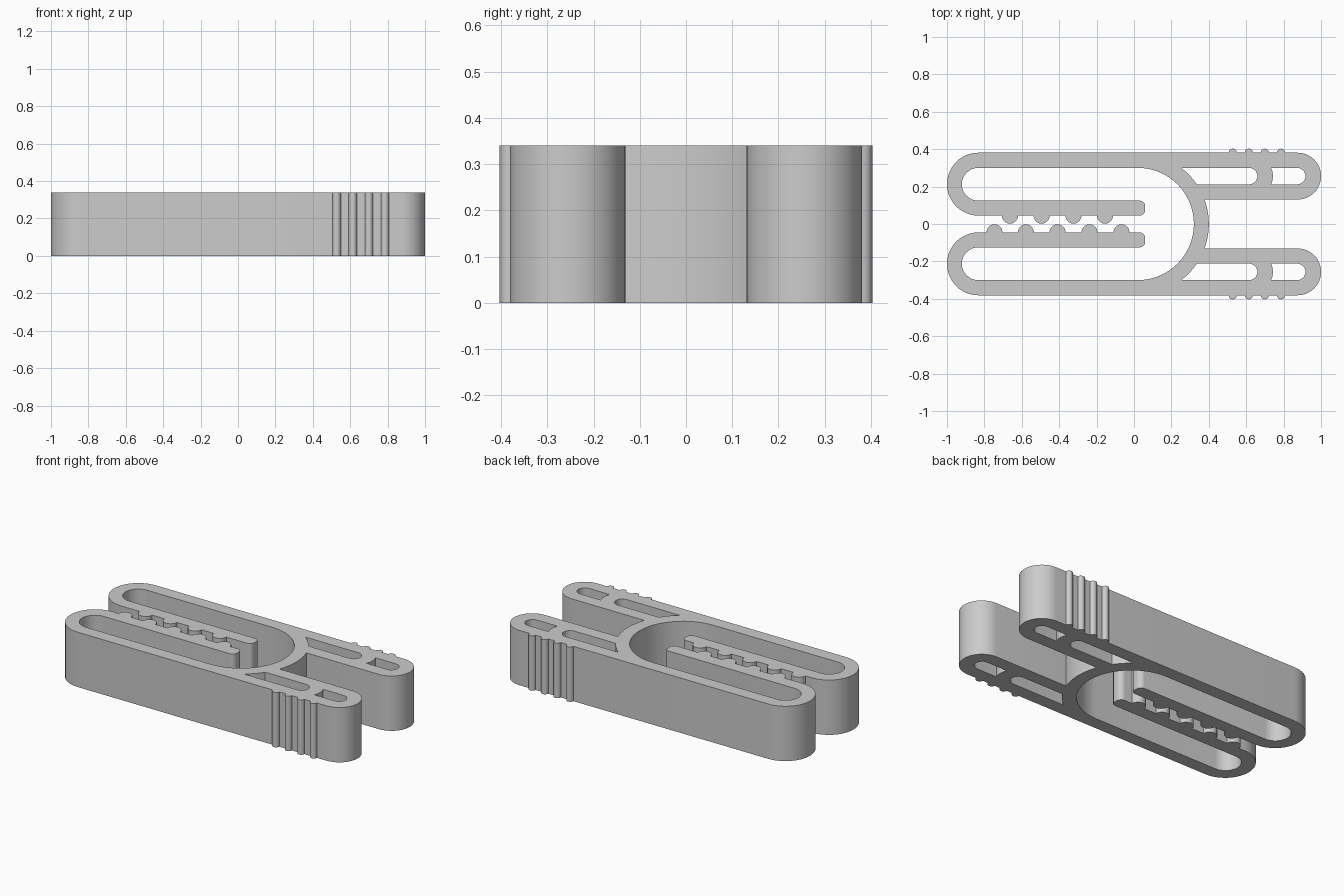
import bpy
import bmesh
from math import cos, sin, radians, sqrt, asin, degrees

HEIGHT = 0.34
EDGE = 0.381      # outer side of the clip
WALL_IN = 0.30    # inner side of the outer wall
RING_X = 0.02     # centre of the bridge ring
RING_IN, RING_OUT = 0.30, 0.38

cube = bpy.data.objects.get("Cube")
if cube:
    bpy.data.objects.remove(cube, do_unlink=True)


def arc(cx, cy, r, start, end, steps=16):
    angles = [radians(start + (end - start) * i / steps) for i in range(steps + 1)]
    return [(cx + r * cos(a), cy + r * sin(a)) for a in angles]


def ring_angle(y):
    return degrees(asin(y / RING_OUT))


def mirrored(points):
    return [(x, -y) for x, y in reversed(points)]


def half_outline(teeth):
    """One jaw and handle, from the inside of the bridge round to its outside."""
    # cavity and inside of the jaw loop
    pts = arc(RING_X, 0, RING_IN, 0, 90, 24)
    pts += arc(-0.833, 0.2125, 0.0875, 90, 270)
    # rounded tip of the gripping arm
    pts += arc(0.03, 0.095, 0.03, 90, 0, 6)
    pts += arc(0.03, 0.075, 0.03, 0, -90, 6)
    # gripping teeth
    for x in sorted(teeth, reverse=True):
        pts += arc(x, 0.045, 0.043, 0, -180, 10)
    # outside of the jaw loop
    pts += arc(-0.832, 0.213, 0.168, 270, 90, 24)
    # finger ribs
    for i in range(4):
        pts += arc(0.528 + 0.086 * i, EDGE, 0.022, 180, 0, 8)
    # handle end, then back to the bridge
    pts += arc(0.875, 0.256, 0.125, 90, -90, 24)
    pts += arc(RING_X, 0, RING_OUT, ring_angle(0.131), 0, 8)
    return pts


upper = half_outline([-0.663, -0.494, -0.324, -0.155])
lower = mirrored(half_outline([-0.746, -0.578, -0.409, -0.238, -0.067]))
outline = upper + lower[1:-1]

# handle slot against the bridge, and the small window beyond the divider
slot = arc(RING_X, 0, RING_OUT, ring_angle(WALL_IN), ring_angle(0.212), 8)
slot += arc(0.616, 0.256, 0.044, -90, 90, 12)
window = arc(0.873, 0.256, 0.044, -90, 90, 12)
window += [(0.733, 0.30), (0.741, 0.278), (0.743, 0.256), (0.741, 0.234), (0.733, 0.212)]

# flat filled profile extruded to the full height
curve = bpy.data.curves.new("clip_profile", "CURVE")
curve.dimensions = "2D"
curve.fill_mode = "BOTH"
curve.extrude = HEIGHT / 2
for loop in (outline, slot, window, mirrored(slot), mirrored(window)):
    spline = curve.splines.new("POLY")
    spline.points.add(len(loop) - 1)
    for point, (x, y) in zip(spline.points, loop):
        point.co = (x, y, 0, 1)
    spline.use_cyclic_u = True

profile = bpy.data.objects.new("clip_profile", curve)
bpy.context.collection.objects.link(profile)
depsgraph = bpy.context.evaluated_depsgraph_get()
mesh = bpy.data.meshes.new_from_object(profile.evaluated_get(depsgraph))
bpy.data.objects.remove(profile, do_unlink=True)
bpy.data.curves.remove(curve)

# weld the caps to the walls and stand the clip on the ground
bm = bmesh.new()
bm.from_mesh(mesh)
bmesh.ops.remove_doubles(bm, verts=bm.verts, dist=0.0002)
bmesh.ops.translate(bm, verts=bm.verts, vec=(0, 0, HEIGHT / 2))
bmesh.ops.recalc_face_normals(bm, faces=bm.faces)
bm.to_mesh(mesh)
bm.free()

# plain grey plastic
grey = bpy.data.materials.new("light grey")
grey.use_nodes = True
colour = (0.6, 0.6, 0.6, 1)
grey.diffuse_color = colour
grey.node_tree.nodes["Principled BSDF"].inputs["Base Color"].default_value = colour
mesh.materials.clear()
mesh.materials.append(grey)

clip = bpy.data.objects.new("spring_clip", mesh)
mesh.name = "spring_clip"
bpy.context.collection.objects.link(clip)
bpy.ops.object.select_all(action="DESELECT")
clip.select_set(True)
bpy.context.view_layer.objects.active = clip
bpy.ops.object.shade_smooth_by_angle(angle=radians(30))
